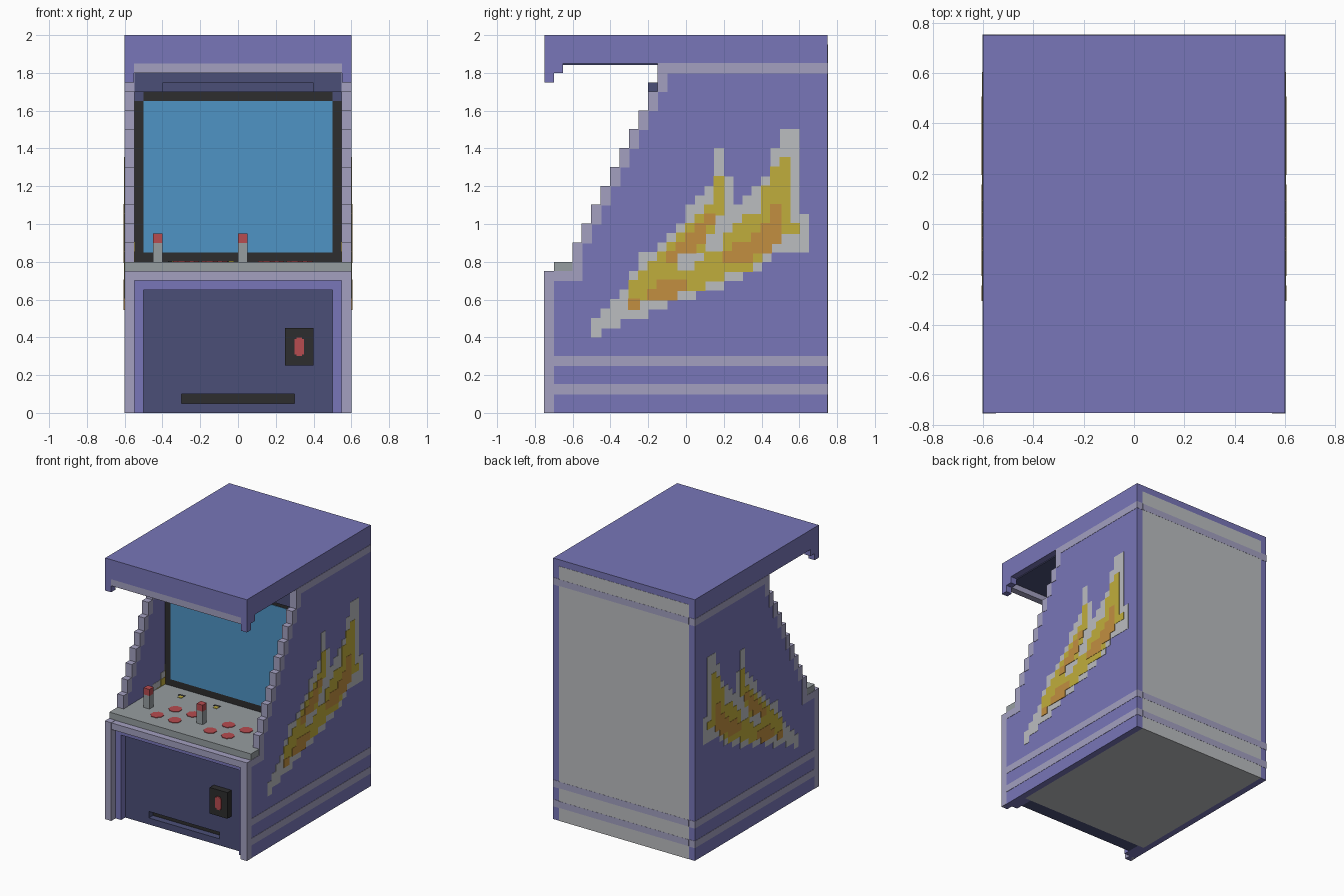
import bpy, bmesh, math
from mathutils import Matrix, Vector

cube = bpy.data.objects.get("Cube")
if cube:
    bpy.data.objects.remove(cube, do_unlink=True)

U = 0.05  # one block


def material(name, r, g, b):
    lin = [c / 12.92 if c <= 0.04045 else ((c + 0.055) / 1.055) ** 2.4
           for c in (r / 255, g / 255, b / 255)] + [1]
    m = bpy.data.materials.new(name)
    m.use_nodes = True
    m.diffuse_color = lin
    m.node_tree.nodes["Principled BSDF"].inputs["Base Color"].default_value = lin
    return m


PURPLE = material("purple", 120, 118, 184)
LILAC = material("lilac", 163, 160, 192)
NAVY = material("navy", 75, 79, 119)
BLACK = material("black", 45, 45, 46)
BLUE = material("screen blue", 78, 148, 197)
RED = material("red", 183, 76, 80)
YELLOW = material("yellow", 192, 174, 60)
ORANGE = material("orange", 194, 143, 64)
WHITE = material("light grey", 187, 189, 192)
GREY = material("metal grey", 150, 157, 160)


def finish(name, bm, mat, mirror=False):
    me = bpy.data.meshes.new(name)
    bm.to_mesh(me)
    bm.free()
    me.materials.append(mat)
    ob = bpy.data.objects.new(name, me)
    bpy.context.collection.objects.link(ob)
    if mirror:
        ob.modifiers.new("Mirror", 'MIRROR').use_mirror_merge = False
    return ob


def boxes(name, mat, items, grow=0.0, mirror=False):
    """Boxes given in blocks as (x0, x1, y0, y1, z0, z1); grow is in units."""
    bm = bmesh.new()
    for b in items:
        lo = Vector(b[0::2]) * U - Vector((grow,) * 3)
        hi = Vector(b[1::2]) * U + Vector((grow,) * 3)
        lo.z = max(lo.z, 0)
        size = hi - lo
        bmesh.ops.create_cube(bm, size=1, matrix=Matrix.Translation((lo + hi) / 2)
                              @ Matrix.Diagonal((*size, 1)))
    return finish(name, bm, mat, mirror)


def discs(name, mat, centres, radius, z, height):
    bm = bmesh.new()
    for x, y in centres:
        bmesh.ops.create_cone(bm, cap_ends=True, segments=8, radius1=radius, radius2=radius,
                              depth=height, matrix=Matrix.Translation((x, y, z + height / 2))
                              @ Matrix.Rotation(math.pi / 8, 4, 'Z'))
    return finish(name, bm, mat)


# Side panels: stepped profile extruded by one block
steps = [(-12 + i, 16 + 2 * i) for i in range(9)]
profile = [(-15, 0), (15, 0), (15, 40), (-15, 40), (-15, 35), (-14, 35),
           (-14, 36), (-13, 36), (-13, 37), (-3, 37), (-3, 34)]
for y, z in reversed(steps):
    profile += [(y, z + 2), (y, z)]
profile += [(-12, 15), (-15, 15)]
bm = bmesh.new()
face = bm.faces.new([bm.verts.new((11 * U, y * U, z * U)) for y, z in profile])
ext = bmesh.ops.extrude_face_region(bm, geom=[face])
bmesh.ops.translate(bm, vec=(U, 0, 0),
                    verts=[v for v in ext["geom"] if isinstance(v, bmesh.types.BMVert)])
bmesh.ops.recalc_face_normals(bm, faces=bm.faces)
finish("side_panel", bm, PURPLE, mirror=True)

# Lilac edging and stripes on the sides
trim = [(11, 12, y, y + 1, z, z + 2) for y, z in steps]
trim += [(11, 12, -3, -2, 34, 37), (11, 12, -15, -14, 0, 15),
         (11, 12, -15, -12, 14, 15), (11, 12, -12, -11, 14, 16)]
trim += [(11, 12, -15, 15, z, z + 1) for z in (2, 5)] + [(11, 12, -3, 15, 36, 37)]
boxes("side_trim", LILAC, trim, 0.002, mirror=True)

# Flame artwork: tongues as (lowest row, spans rising one row at a time)
flames = {
    "flame_outer": (WHITE, [
        (8, [(-10, -9), (-10, -7), (-9, -4), (-8, -2), (-7, 1), (-6, 4), (-6, 6), (-5, 8),
             (-5, 9), (-3, 13), (-2, 13), (-1, 13), (0, 13), (0, 12)]),
        (22, [(1, 5), (2, 5), (3, 5), (3, 4), (3, 4), (3, 4)]),
        (22, [(6, 12), (7, 12), (8, 12), (9, 12), (9, 12), (9, 12), (10, 12), (10, 12)])]),
    "flame_middle": (YELLOW, [
        (11, [(-6, -5), (-6, -1), (-6, 2), (-5, 4), (-4, -1), (-3, -1), (-2, 2), (-1, 2),
              (0, 3), (1, 3), (2, 4), (3, 4), (3, 4), (3, 4)]),
        (15, [(1, 7), (2, 8), (4, 9), (4, 10), (5, 12), (6, 11), (8, 11), (8, 11), (8, 11),
              (9, 11), (9, 11), (10, 11)])]),
    "flame_core": (ORANGE, [
        (11, [(-6, -5), (-4, -1), (-3, 0)]),
        (16, [(-2, -1), (-1, 1), (0, 2), (1, 2), (2, 3)]),
        (16, [(4, 7), (5, 9), (7, 10), (8, 10), (9, 10), (9, 10)])]),
}
for n, (name, (mat, tongues)) in enumerate(flames.items()):
    rows = [(11, 12, a, b, z + k, z + k + 1)
            for z, spans in tongues for k, (a, b) in enumerate(spans)]
    boxes(name, mat, rows, 0.002 * (n + 1), mirror=True)

# Hood with lilac front lip and dark ceiling
boxes("hood", PURPLE, [(-11, 11, -15, 15, 37, 40)])
boxes("hood_lip", LILAC, [(-11, 11, -15, -14, 36, 37)])
boxes("hood_ceiling", NAVY, [(-11, 11, -14, -2, 36.85, 37)])
boxes("upper_panel", NAVY, [(-11, 11, -3, 14, 34, 36.85), (-8, 8, -4, -3, 34, 35),
                            (-11, -10, -2.1, 0, 33, 34), (10, 11, -2.1, 0, 33, 34)])

# Cabinet body, back panel and back stripes
boxes("body", WHITE, [(-11, 11, -11, 15, 0, 15)])
boxes("back_panel", WHITE, [(-11, 11, 14, 15.03, 0, 39)])
boxes("back_stripe", LILAC, [(-11, 11, 14.5, 15.05, z, z + 1) for z in (2, 5, 36)])

# Screen with its dark surround
boxes("screen_surround", BLACK, [(-11, 11, -2, 14, 15, 34)])
boxes("screen", BLUE, [(-10, 10, -2.06, -1, 17, 33)])

# Lower front: lilac rail, purple frame, recessed door with a slot
boxes("front_rail", LILAC, [(-11, 11, -15, -11, 14, 15)])
boxes("door_frame", PURPLE, [(-11, -10, -14, -11, 0, 14), (10, 11, -14, -11, 0, 14),
                             (-10, 10, -14, -11, 13, 14)])
boxes("door", NAVY, [(-10, 10, -13, -12, 2, 13), (-10, 10, -13, -12, 0, 1),
                     (-10, -6, -13, -12, 1, 2), (6, 10, -13, -12, 1, 2)])
boxes("door_slot", BLACK, [(-6, 6, -12, -11, 1, 2)])
boxes("door_backing", NAVY, [(-10, 10, -12, -11, 2, 13), (-10, 10, -12, -11, 0, 1)])
boxes("coin_box", BLACK, [(5, 8, -14, -13, 5, 9)])
boxes("coin_button", RED, [(6, 7, -14.1, -13.5, 6.2, 7.8), (6.2, 6.8, -14.1, -13.5, 6, 8)])

# Control deck
boxes("control_deck", GREY, [(-11, 11, -14, -2, 15, 16), (-12, -11, -14, -12, 15, 16),
                             (11, 12, -14, -12, 15, 16)])
sticks = (-9, 0)
boxes("joystick_stem", GREY, [(x, x + 1, -10, -9, 16, 18) for x in sticks])
boxes("joystick_knob", RED, [(x, x + 1, -10, -9, 18, 19) for x in sticks])
discs("control_button", RED,
      [(x + s, y) for s in (0, 0.45)
       for x, y in ((-0.30, -0.55), (-0.15, -0.55), (-0.25, -0.40), (-0.10, -0.40))],
      0.048, 0.8, 0.004)
boxes("start_mark", YELLOW, [(x, x + 0.6, -4.6, -4, 16, 16.06) for x in (-7, -1)])
boxes("start_mark_dark", BLACK, [(x, x + 1, -4, -3.6, 16, 16.06) for x in (-7.4, -1.4)])
